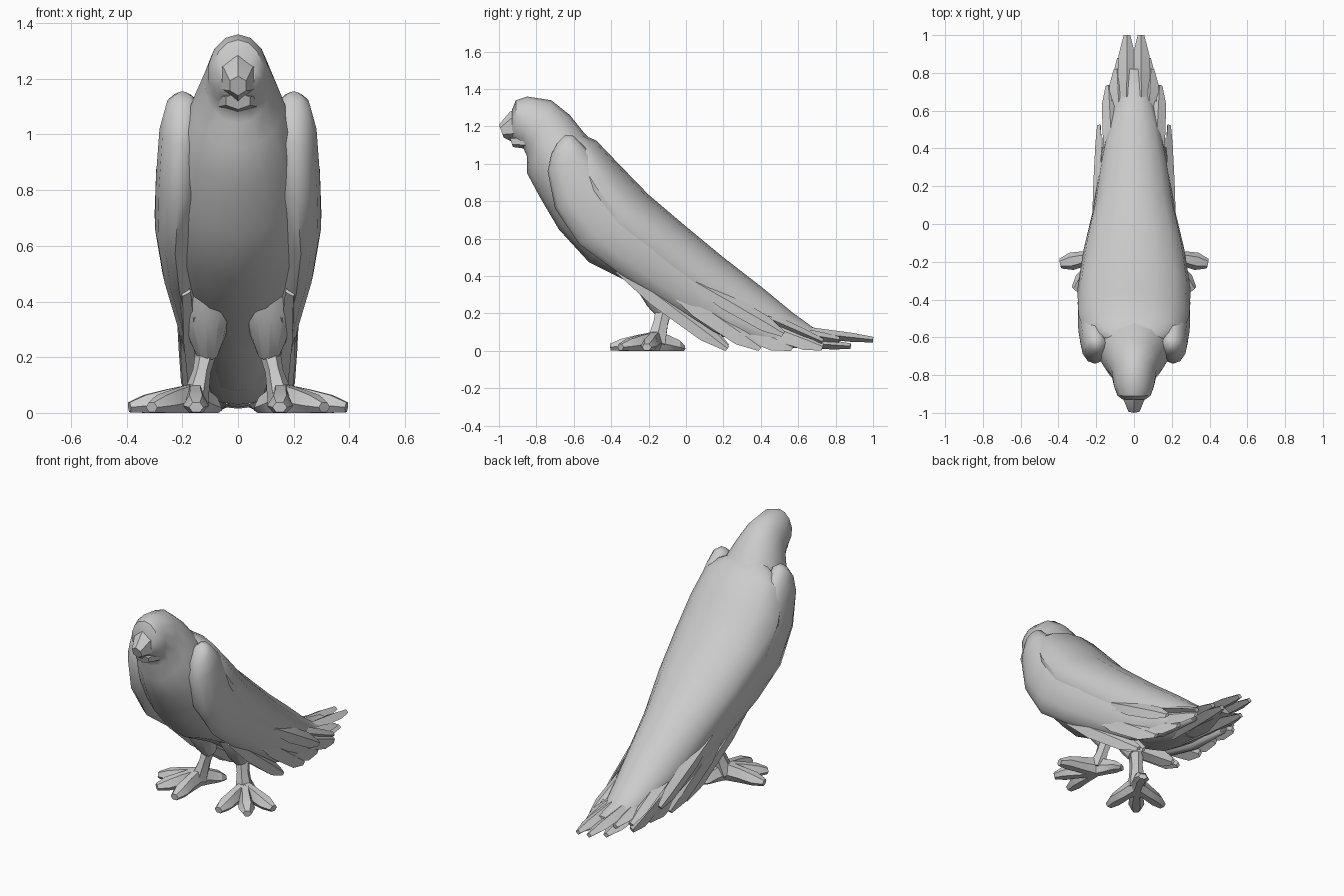
import bpy
import bmesh
import math
from mathutils import Vector

if "Cube" in bpy.data.objects:
    bpy.data.objects.remove(bpy.data.objects["Cube"], do_unlink=True)

grey = bpy.data.materials.new("plain grey")
grey.use_nodes = True
COLOUR = (0.6, 0.6, 0.6, 1)
grey.diffuse_color = COLOUR
grey.node_tree.nodes["Principled BSDF"].inputs["Base Color"].default_value = COLOUR


def loft(name, rings, sides, angle=35):
    """Skin a closed surface over elliptical rings (centre, half axis u, half axis v)."""
    bm = bmesh.new()
    loops = []
    for c, u, v in rings:
        loop = []
        for i in range(sides):
            a = math.tau * i / sides
            p = c + u * math.cos(a) + v * math.sin(a)
            p.z = max(p.z, 0)
            loop.append(bm.verts.new(p))
        loops.append(loop)
    for a, b in zip(loops, loops[1:]):
        for i in range(sides):
            j = (i + 1) % sides
            bm.faces.new((a[i], a[j], b[j], b[i]))
    bm.faces.new(loops[0])
    bm.faces.new(loops[-1])
    bmesh.ops.recalc_face_normals(bm, faces=bm.faces)
    mesh = bpy.data.meshes.new(name)
    bm.to_mesh(mesh)
    bm.free()
    mesh.materials.append(grey)
    ob = bpy.data.objects.new(name, mesh)
    bpy.context.collection.objects.link(ob)
    bpy.ops.object.select_all(action="DESELECT")
    ob.select_set(True)
    bpy.context.view_layer.objects.active = ob
    bpy.ops.object.shade_smooth_by_angle(angle=math.radians(angle))


def section(top, bottom, width, x=0):
    """Ring between a top and a bottom (y, z) point of the side profile."""
    t, b = Vector((x, *top)), Vector((x, *bottom))
    return (t + b) / 2, (t - b) / 2, Vector((width, 0, 0))


def blade(name, root, tip, width, thick, normal, shape, sides=4):
    """Tapered feather, toe or shank; shape holds (position, width, thickness) factors."""
    root, tip = Vector(root), Vector(tip)
    d = (tip - root).normalized()
    u = d.cross(Vector(normal)).normalized()
    v = u.cross(d)
    rings = [(root.lerp(tip, t), u * width * w, v * thick * h) for t, w, h in shape]
    loft(name, rings, sides, 25)


# Head, breast and body in one skin
loft("body", [
    section((-.93, 1.29), (-.93, 1.13), .06),
    section((-.91, 1.34), (-.905, 1.11), .09),
    section((-.85, 1.36), (-.87, 1.085), .108),
    section((-.72, 1.34), (-.85, 1.04), .122),
    section((-.62, 1.26), (-.85, .95), .16),
    section((-.54, 1.16), (-.78, .82), .205),
    section((-.40, 1.02), (-.68, .65), .245),
    section((-.20, .81), (-.52, .475), .265),
    section((0, .64), (-.28, .355), .235),
    section((.2, .48), (-.06, .21), .18),
    section((.42, .30), (.17, .08), .14),
    section((.62, .13), (.5, .02), .08)], 14)

# Smooth back that joins both wings
loft("back", [
    section((-.60, 1.17), (-.63, 1.08), .13),
    section((-.55, 1.155), (-.65, 1.02), .205),
    section((-.48, 1.125), (-.66, .92), .262),
    section((-.36, 1.00), (-.60, .75), .294),
    section((-.2, .835), (-.49, .57), .3),
    section((0, .665), (-.28, .41), .268),
    section((.2, .5), (-.06, .24), .218),
    section((.4, .345), (.18, .08), .185),
    section((.57, .205), (.40, .03), .145),
    section((.68, .125), (.62, .015), .1),
    section((.82, .1), (.82, .04), .05)], 16)

# Beak and lower jaw
loft("upper_beak", [
    section((-.89, 1.30), (-.89, 1.13), .085),
    section((-.94, 1.28), (-.935, 1.12), .06),
    section((-1, 1.21), (-.975, 1.14), .034)], 6, 20)
loft("lower_beak", [
    section((-.87, 1.16), (-.85, 1.08), .08),
    section((-.945, 1.15), (-.925, 1.09), .05)], 6, 20)

FEATHER = ((0, .5, 1), (.35, 1, 1), (.8, .9, .8), (1, .35, .5))
TOE = ((0, .8, 1), (.4, .8, .85), (.75, 1, .65), (1, .55, .3))

for side, s in (("left", 1), ("right", -1)):
    # Folded wing edge wrapped over the flank
    loft(side + "_wing", [
        section((-.645, 1.155), (-.69, 1.11), .025, s * .2),
        section((-.60, 1.15), (-.72, 1.05), .06, s * .2),
        section((-.53, 1.08), (-.74, .96), .075, s * .207),
        section((-.42, .93), (-.70, .76), .082, s * .213),
        section((-.26, .75), (-.57, .57), .072, s * .226),
        section((-.09, .58), (-.38, .43), .062, s * .21),
        section((.13, .41), (-.12, .26), .058, s * .163),
        section((.34, .25), (.14, .1), .052, s * .14),
        section((.53, .12), (.38, .03), .04, s * .12),
        section((.70, .05), (.66, .01), .02, s * .11)], 12, 55)

    # Flight feathers along the lower wing edge
    flights = (
        ((.19, -.36, .44), (.15, .22, .01), .055),
        ((.15, -.25, .36), (.11, .22, .02), .055),
        ((.19, -.10, .36), (.165, .40, .015), .07),
        ((.20, .05, .36), (.185, .52, .09), .05),
        ((.15, .10, .22), (.14, .57, .015), .07),
        ((.13, .30, .18), (.14, .73, .02), .06))
    for i, (r, t, w) in enumerate(flights):
        blade(f"{side}_flight_feather_{i + 1}", (s * r[0], *r[1:]), (s * t[0], *t[1:]),
              w, .022, (s, 0, .45), FEATHER)

    # Fanned tail feathers with a central notch
    tails = (
        ((.04, .45, .12), (.037, 1, .06), .05, .03),
        ((.04, .40, .06), (.07, .88, .025), .055, .03),
        ((.07, .40, .13), (.09, .82, .06), .05, .03),
        ((.11, .25, .26), (.135, .73, .05), .045, .03))
    for i, (r, t, w, h) in enumerate(tails):
        blade(f"{side}_tail_feather_{i + 1}", (s * r[0], *r[1:]), (s * t[0], *t[1:]),
              w, h, (0, .15, 1), FEATHER)

    # Feathered thigh and bare shank
    blade(side + "_thigh", (s * .12, -.27, .5), (s * .11, -.12, .21), .1, .075,
          (0, 1, 1), ((0, .7, .6), (.4, 1, 1), (.8, .65, .85), (1, .4, .6)), 12)
    blade(side + "_shank", (s * .105, -.11, .26), (s * .155, -.16, .04), .038, .052,
          (0, -1, 0), ((0, 1.1, 1), (.5, .85, .85), (1, 1.3, 1.1)), 6)

    # Three spread front toes and a short hind toe
    toes = (("outer", (.39, -.21, .02)), ("middle", (.31, -.35, .02)),
            ("inner", (.15, -.405, .02)), ("hind", (.08, -.015, .01)))
    for label, t in toes:
        blade(f"{side}_{label}_toe", (s * .155, -.16, .045), (s * t[0], *t[1:]),
              .047, .068, (0, 0, 1), TOE, 6)
